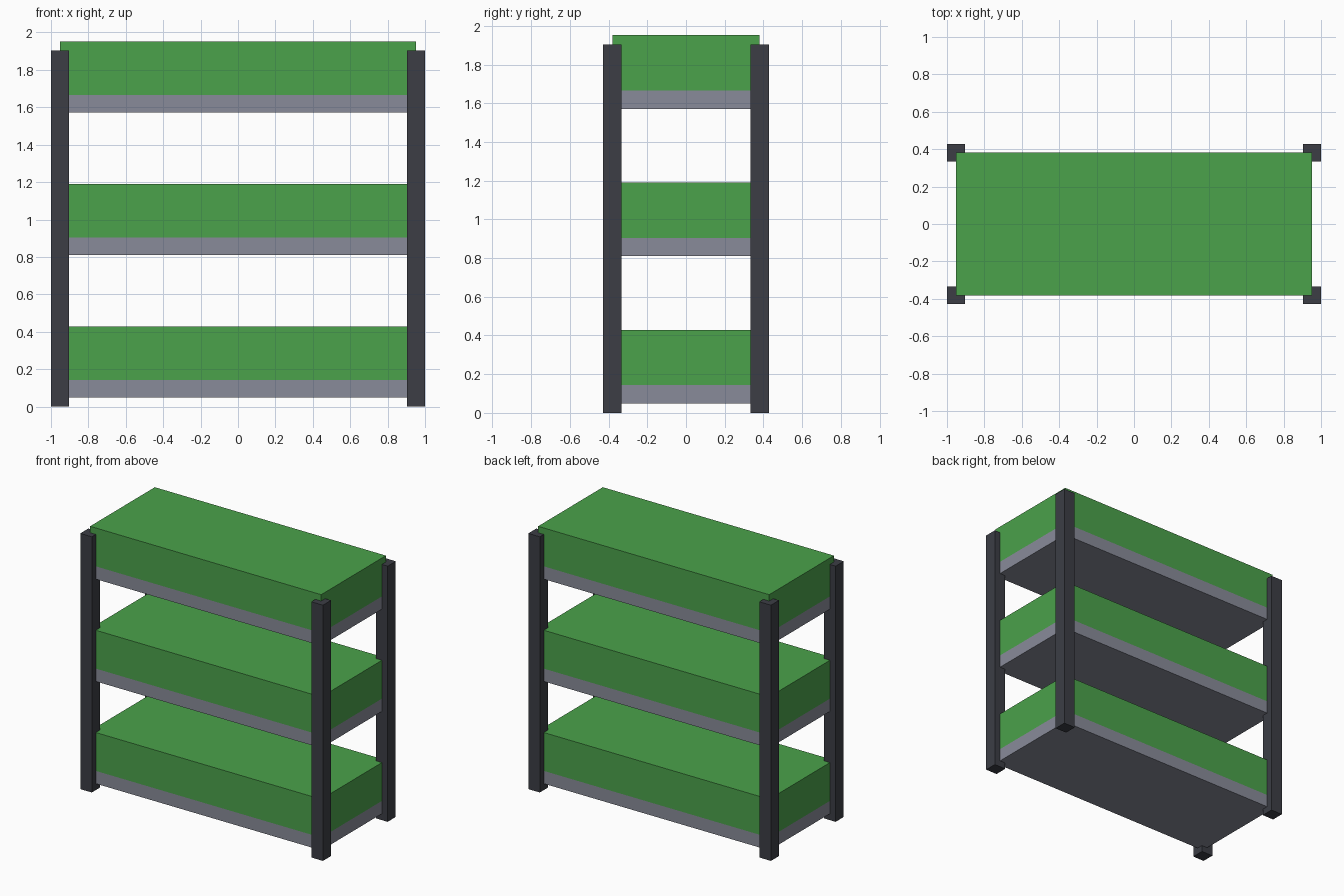
import bpy

if "Cube" in bpy.data.objects:
    bpy.data.objects.remove(bpy.data.objects["Cube"])

U = 2 / 21  # one leg thickness; every size is a multiple of it


def material(name, rgb):
    mat = bpy.data.materials.new(name)
    mat.diffuse_color = (*rgb, 1)
    mat.use_nodes = True
    mat.node_tree.nodes["Principled BSDF"].inputs["Base Color"].default_value = mat.diffuse_color
    return mat


def box(name, size, centre, mat):
    bpy.ops.mesh.primitive_cube_add(size=1, location=[c * U for c in centre])
    obj = bpy.context.object
    obj.name = name
    obj.scale = [s * U for s in size]
    bpy.ops.object.transform_apply(location=False, rotation=False, scale=True)
    obj.data.materials.append(mat)


dark = material("dark_metal", (0.045, 0.048, 0.06))
grey = material("grey_tray", (0.25, 0.26, 0.32))
green = material("green_fill", (0.07, 0.36, 0.07))

# Four corner legs
for side, sx in (("left", -1), ("right", 1)):
    for end, sy in (("front", -1), ("back", 1)):
        box(f"{end}_{side}_leg", (1, 1, 20), (sx * 10, sy * 4, 10), dark)

# Three shelves, each carrying a thick green block
for level, z in (("bottom", 0.5), ("middle", 8.5), ("top", 16.5)):
    box(f"{level}_shelf", (20, 8, 1), (0, 0, z + 0.5), grey)
    box(f"{level}_planting", (20, 8, 3), (0, 0, z + 2.5), green)
